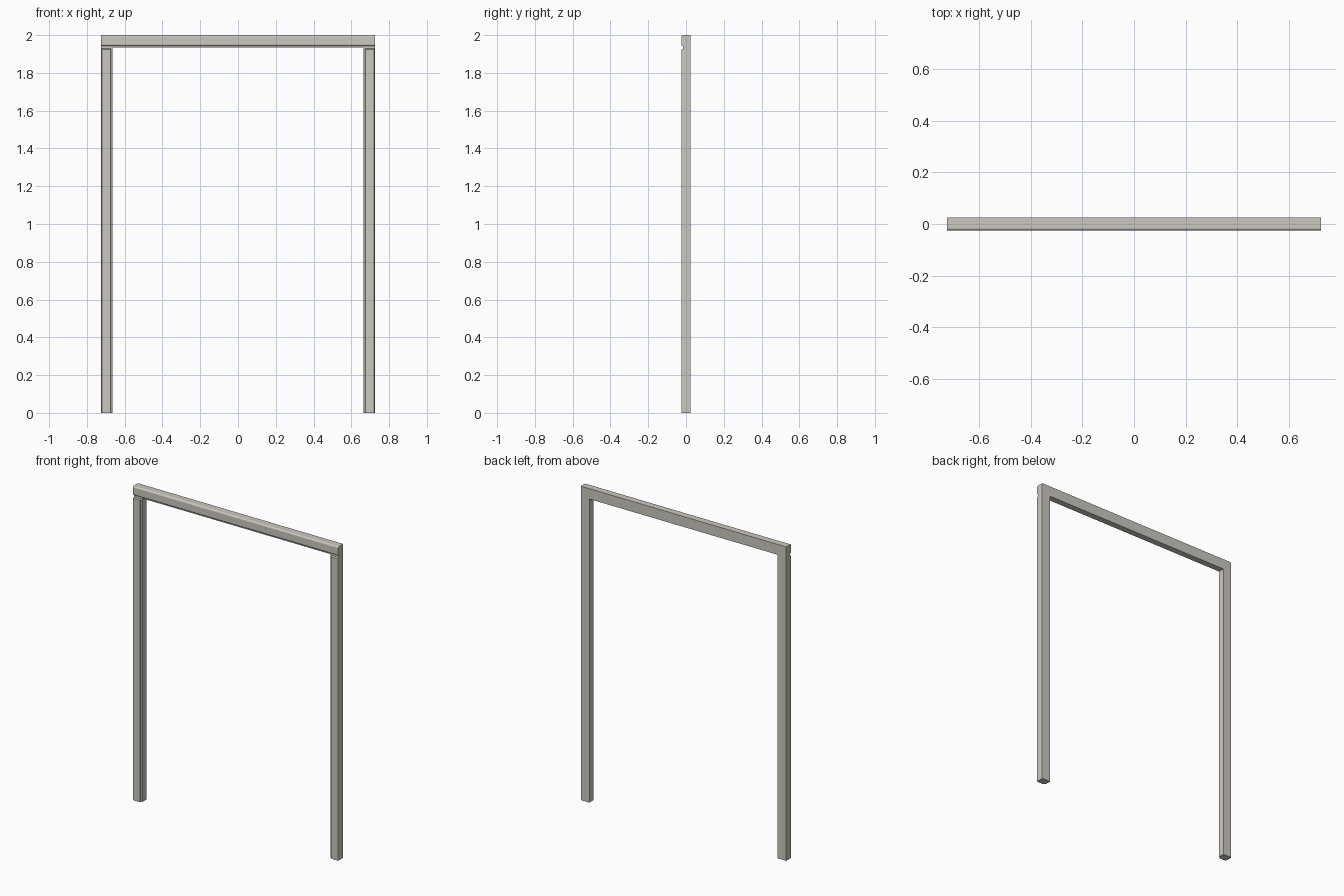
import bpy, bmesh, math
from mathutils import Vector

if "Cube" in bpy.data.objects:
    bpy.data.objects.remove(bpy.data.objects["Cube"])

W = 0.724            # half width of the frame
IN = 0.664           # half width of the opening
HEAD = 1.934         # underside of the head
BACK, STEP, FRONT = 0.025, -0.015, -0.025

mat = bpy.data.materials.new("warm pale grey")
mat.diffuse_color = (0.60, 0.58, 0.52, 1)
mat.use_nodes = True
mat.node_tree.nodes["Principled BSDF"].inputs["Base Color"].default_value = mat.diffuse_color


def prism(name, points, extrude):
    """Extrude a closed outline of 3D points into a solid."""
    bm = bmesh.new()
    face = bm.faces.new([bm.verts.new(p) for p in points])
    ret = bmesh.ops.extrude_face_region(bm, geom=[face], use_keep_orig=True)
    verts = [v for v in ret["geom"] if isinstance(v, bmesh.types.BMVert)]
    bmesh.ops.translate(bm, verts=verts, vec=Vector(extrude))
    bmesh.ops.recalc_face_normals(bm, faces=bm.faces)
    me = bpy.data.meshes.new(name)
    bm.to_mesh(me)
    bm.free()
    me.materials.append(mat)
    ob = bpy.data.objects.new(name, me)
    bpy.context.collection.objects.link(ob)
    return ob


def rounded(a, b, r_a, r_b, n=3):
    """Moulding section from a to b, as (y, position), with rounded front corners."""
    d = STEP - FRONT
    pts = []
    for i in range(n + 1):
        t = math.pi / 2 * i / n
        pts.append((STEP - d * math.sin(t), a + r_a * (1 - math.cos(t))))
    for i in range(n + 1):
        t = math.pi / 2 * i / n
        pts.append((STEP - d * math.cos(t), b - r_b * (1 - math.sin(t))))
    return pts


# Backing frame: flat upside-down U
outline = [(-W, 0), (-IN, 0), (-IN, HEAD), (IN, HEAD), (IN, 0), (W, 0), (W, 2), (-W, 2)]
prism("backing_frame", [(x, BACK, z) for x, z in outline], (0, STEP - BACK, 0))

# Rounded moulding across the head
prism("head_moulding", [(-W, y, z) for y, z in rounded(1.942, 2.0, 0.009, 0.009)],
      (2 * W, 0, 0))

# Mouldings on both posts, with slightly eased edges and tops
for side, label in ((-1, "left"), (1, "right")):
    section = rounded(IN + 0.008, W, 0.003, 0.003, 2)
    post = prism(label + "_post_moulding", [(side * x, y, 0) for y, x in section],
                 (0, 0, 1.928))
    for v in post.data.vertices:
        if v.co.z > 1 and v.co.y < STEP - 0.001:
            v.co.z -= 0.004 * (STEP - v.co.y) / (STEP - FRONT)
